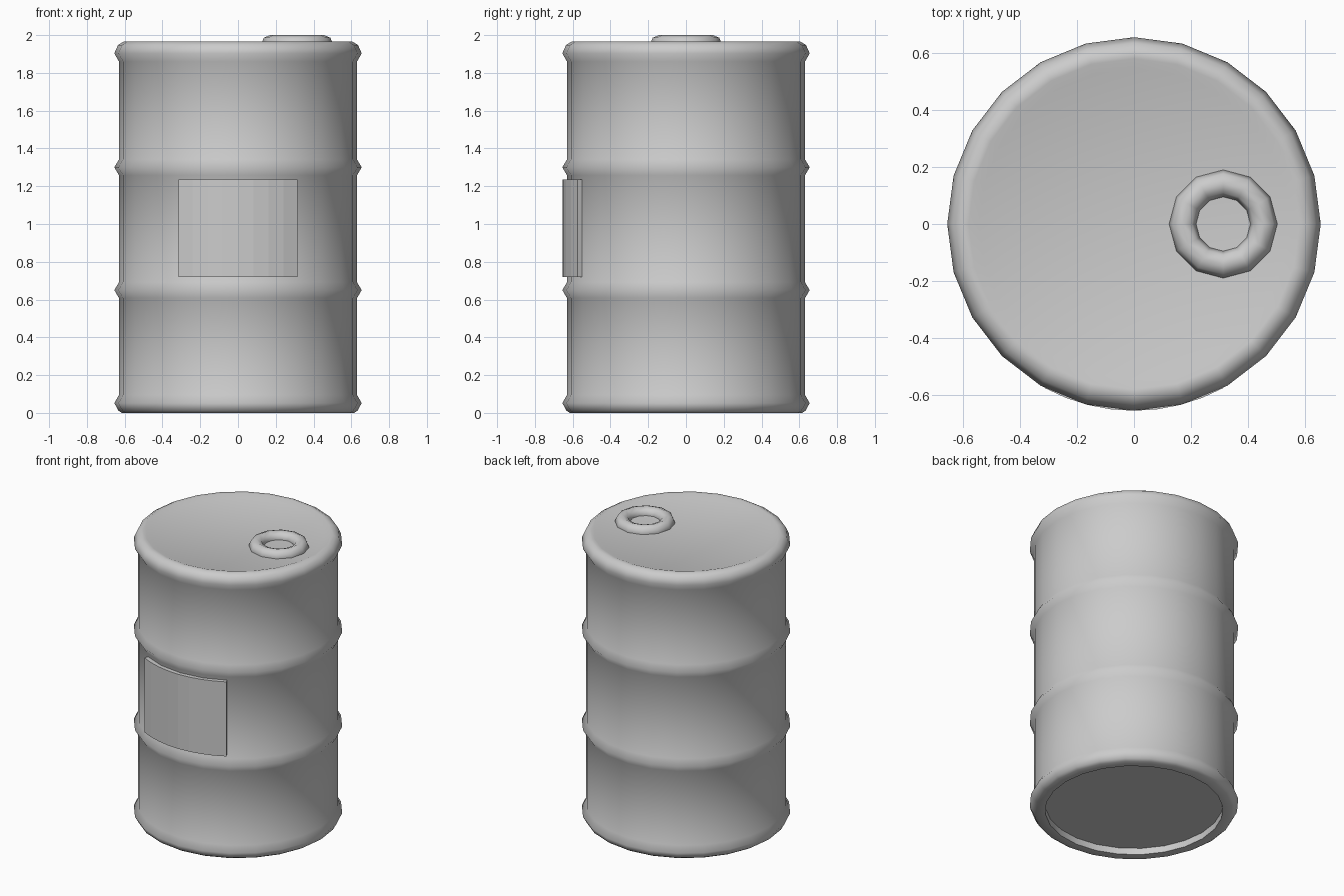
import bpy, bmesh, math
from mathutils import Vector

cube = bpy.data.objects.get("Cube")
if cube:
    bpy.data.objects.remove(cube)

grey = bpy.data.materials.new("drum_grey")
grey.use_nodes = True
grey.diffuse_color = (0.6, 0.6, 0.6, 1)
grey.node_tree.nodes["Principled BSDF"].inputs["Base Color"].default_value = (0.6, 0.6, 0.6, 1)


def finish(name, bm, smooth_angle=None):
    bmesh.ops.recalc_face_normals(bm, faces=bm.faces)
    mesh = bpy.data.meshes.new(name)
    bm.to_mesh(mesh)
    bm.free()
    mesh.materials.append(grey)
    ob = bpy.data.objects.new(name, mesh)
    bpy.context.collection.objects.link(ob)
    if smooth_angle:
        bpy.ops.object.select_all(action='DESELECT')
        ob.select_set(True)
        bpy.context.view_layer.objects.active = ob
        bpy.ops.object.shade_smooth_by_angle(angle=math.radians(smooth_angle))
    return ob


def lathe(name, profile, sides, closed=False, centre=(0, 0, 0), smooth_angle=70):
    """Revolve (radius, height) points; open profiles get capped at both ends."""
    bm = bmesh.new()
    rings = []
    for r, z in profile:
        turns = [2 * math.pi * i / sides for i in range(sides)]
        rings.append([bm.verts.new(Vector(centre) + Vector((r * math.cos(a), r * math.sin(a), z)))
                      for a in turns])
    pairs = list(zip(rings, rings[1:]))
    if closed:
        pairs.append((rings[-1], rings[0]))
    else:
        bm.faces.new(rings[0])
        bm.faces.new(rings[-1])
    for low, high in pairs:
        for i in range(sides):
            j = (i + 1) % sides
            bm.faces.new((low[i], low[j], high[j], high[i]))
    return finish(name, bm, smooth_angle)


# Drum body: recessed base, bottom rim, two ribs, top rim, shallow recessed lid
R, RIM = 0.63, 0.655
profile = [(0.557, 0.045), (0.557, 0), (0.615, 0), (0.633, 0.012), (RIM, 0.052), (R, 0.095)]
for z in (0.65, 1.3):
    profile += [(R, z - 0.042), (RIM, z), (R, z + 0.042)]
profile += [(R, 1.86), (RIM, 1.903), (0.635, 1.948), (0.605, 1.966), (0.58, 1.966), (0.545, 1.953)]
lathe("drum_body", profile, 24)

# Bung ring on the lid
MAJOR, MINOR = 0.1425, 0.0475
section = [(MAJOR + MINOR * math.cos(k * math.pi / 4), MINOR * math.sin(k * math.pi / 4))
           for k in range(8)]
lathe("bung_ring", section, 12, closed=True, centre=(0.313, 0, 1.9525))

# Curved label plate wrapped on the front
bm = bmesh.new()
STEPS = 8
columns = []
for i in range(STEPS + 1):
    a = -0.5 + i / STEPS
    columns.append([bm.verts.new((r * math.sin(a), -r * math.cos(a), z))
                    for r, z in ((RIM, 0.72), (RIM, 1.235), (0.625, 1.235), (0.625, 0.72))])
for left, right in zip(columns, columns[1:]):
    for k in range(4):
        n = (k + 1) % 4
        bm.faces.new((left[k], right[k], right[n], left[n]))
bm.faces.new(columns[0])
bm.faces.new(columns[-1])
finish("label_plate", bm)
